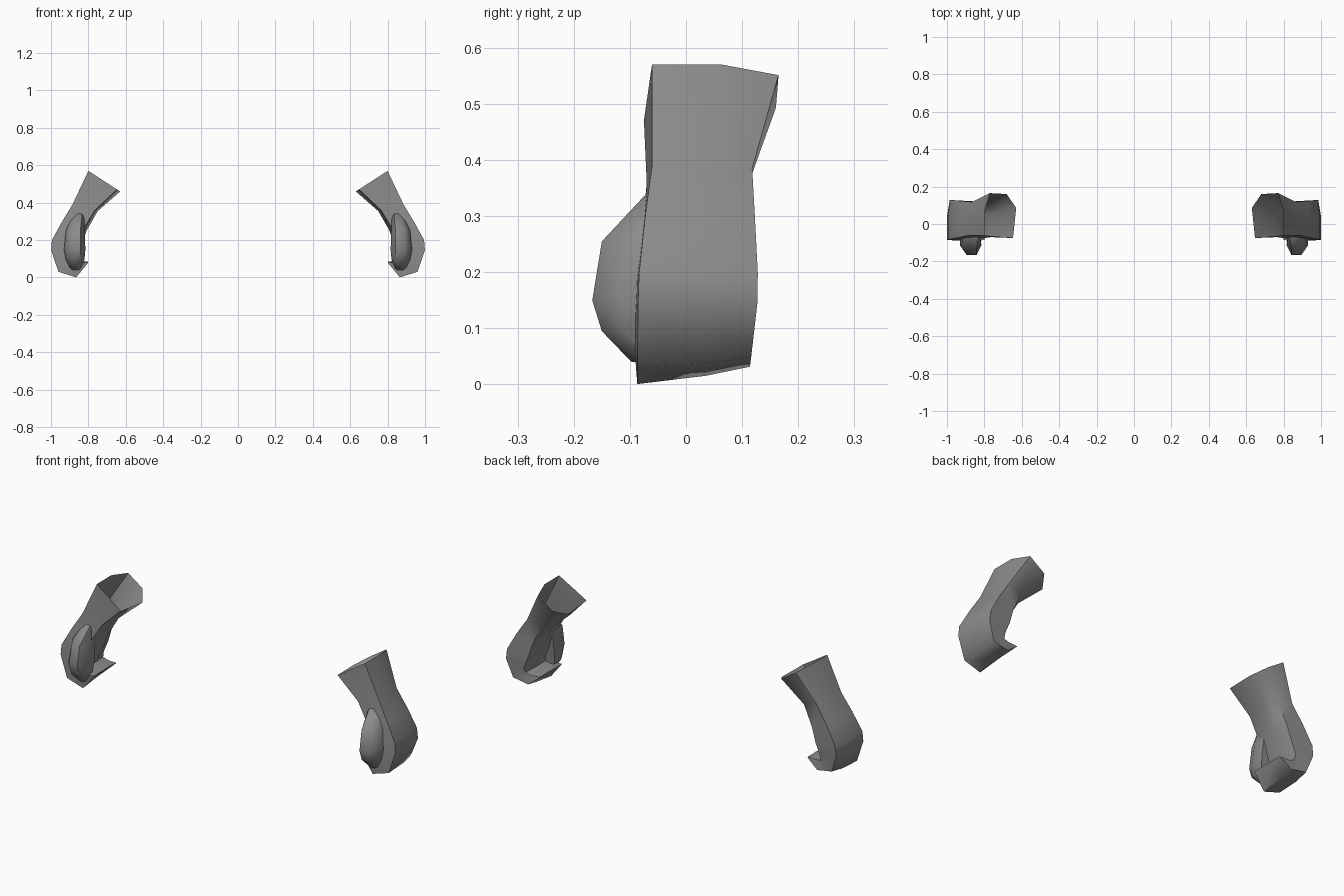
import bpy, bmesh
from mathutils import Vector

if "Cube" in bpy.data.objects:
    bpy.data.objects.remove(bpy.data.objects["Cube"])

grey = bpy.data.materials.new("mid grey")
grey.diffuse_color = (0.26, 0.26, 0.26, 1)
grey.use_nodes = True
grey.node_tree.nodes["Principled BSDF"].inputs["Base Color"].default_value = grey.diffuse_color

# Six-sided section shapes: (outer to inner, front to back)
SLEEVE = [(0, .06), (0, .58), (.17, 1), (.70, .98), (1, .67), (.90, 0)]
HAND = [(0, .03), (0, .62), (.10, 1), (.85, .97), (1, .60), (.85, 0)]


def loft(name, rings, cap_start, cap_end):
    """Skin a list of equal-length point rings."""
    bm = bmesh.new()
    rows = [[bm.verts.new(p) for p in ring] for ring in rings]
    for a, b in zip(rows, rows[1:]):
        for i in range(len(a)):
            j = (i + 1) % len(a)
            bm.faces.new((a[i], b[i], b[j], a[j]))
    if cap_start:
        bm.faces.new(rows[0])
    if cap_end:
        bm.faces.new(rows[-1][::-1])
    bmesh.ops.remove_doubles(bm, verts=bm.verts, dist=0.002)
    bmesh.ops.recalc_face_normals(bm, faces=bm.faces)
    mesh = bpy.data.meshes.new(name)
    bm.to_mesh(mesh)
    bm.free()
    mesh.materials.append(grey)
    obj = bpy.data.objects.new(name, mesh)
    bpy.context.collection.objects.link(obj)
    # Matching part on the other side
    mirror = obj.modifiers.new("other side", 'MIRROR')
    mirror.use_axis[0] = True
    mirror.use_mirror_merge = False
    bpy.ops.object.select_all(action='DESELECT')
    obj.select_set(True)
    bpy.context.view_layer.objects.active = obj
    bpy.ops.object.shade_smooth_by_angle(angle=1.0)
    return obj


# Forearm, back of hand and curled fingers:
# outer x, outer z, inner x, inner z, front y, back y, hand blend, back lift
SECTIONS = [
    (.80, .57, .63, .46, -.075, .165, 0, 0),
    (.885, .39, .75, .355, -.07, .118, .3, 0),
    (.94, .30, .81, .25, -.08, .123, .8, 0),
    (.995, .20, .835, .175, -.09, .128, 1, 0),
    (.999, .147, .865, .11, -.092, .127, 1, 0),
    (.96, .03, .868, .098, -.093, .116, 1, .012),
    (.865, .0, .85, .092, -.093, .114, 1, .025),
    (.802, .078, .800, .084, -.085, .108, 1, .0),
]
rings = []
for ox, oz, ix, iz, yf, yb, blend, lift in SECTIONS:
    ring = []
    for s, h in zip(SLEEVE, HAND):
        u, v = (Vector(s)).lerp(Vector(h), blend)
        ring.append((ox + (ix - ox) * u, yf + (yb - yf) * v,
                     oz + (iz - oz) * u + lift * v * (1 - u)))
    rings.append(ring)
loft("forearm_and_fist", rings, False, True)

# Thumb resting along the front of the fist: x, y front, y back, z, half width
THUMB = [
    (.845, -.066, -.03, .345, .025),
    (.865, -.150, -.04, .255, .045),
    (.868, -.167, -.05, .150, .052),
    (.866, -.150, -.06, .095, .045),
    (.868, -.097, -.06, .040, .022),
]
rings = []
for x, yf, yb, z, w in THUMB:
    mid = yf + (yb - yf) * .45
    rings.append([(x - w * .5, yf, z), (x + w * .5, yf, z),
                  (x + w * 1.2, mid, z), (x + w * 1.2, yb, z),
                  (x - w * .9, yb, z), (x - w, mid, z)])
loft("thumb", rings, True, True)
